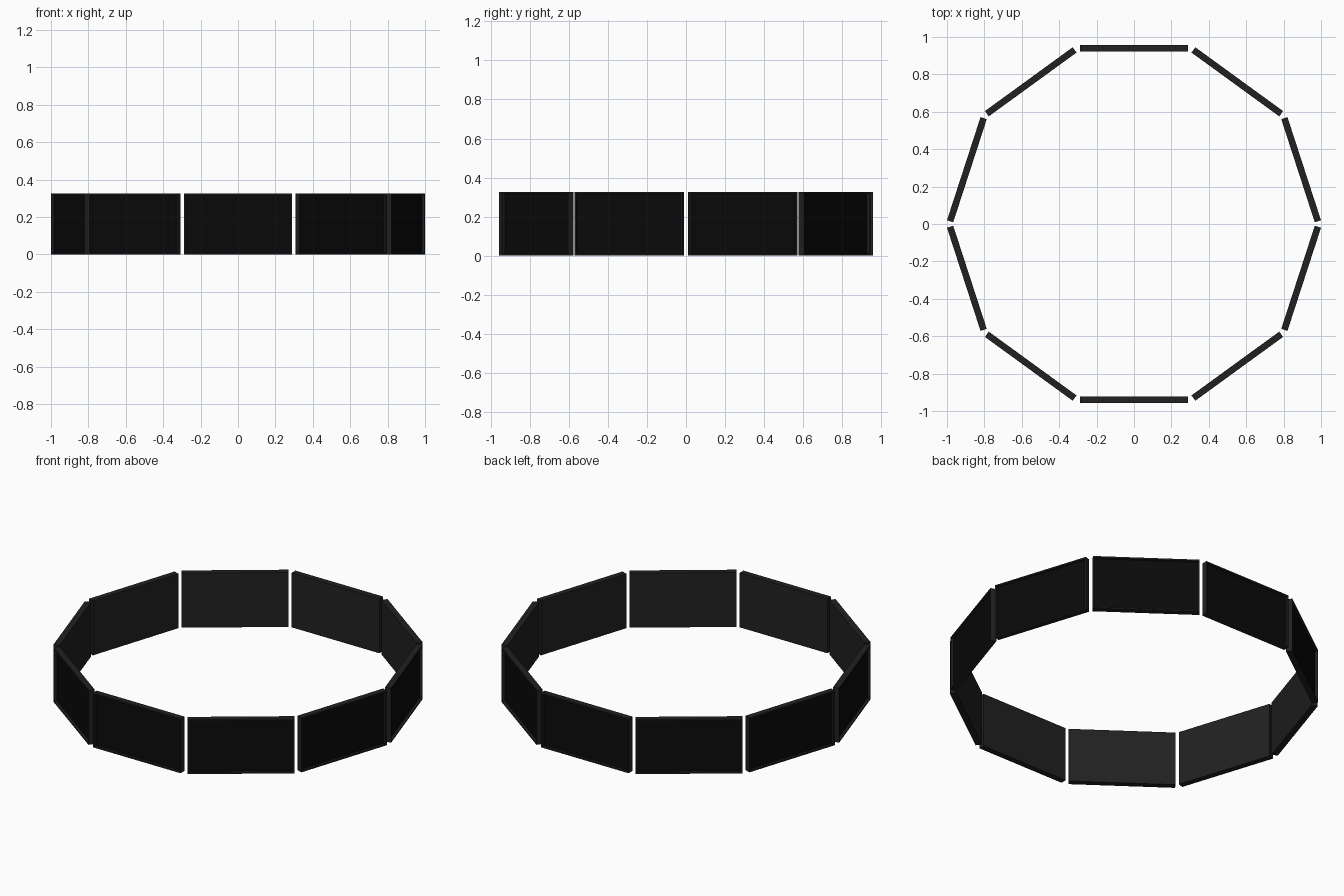
import bpy, bmesh, math
from mathutils import Matrix, Vector

if "Cube" in bpy.data.objects:
    bpy.data.objects.remove(bpy.data.objects["Cube"])

N = 10            # panels in the ring
W, H, T = 0.58, 0.326, 0.035
OUTER = 0.957     # distance from centre to outer panel face
BEZEL, DEPTH = 0.012, 0.015


def material(name, value):
    m = bpy.data.materials.new(name)
    m.diffuse_color = (value, value, value, 1)
    m.use_nodes = True
    m.node_tree.nodes["Principled BSDF"].inputs["Base Color"].default_value = m.diffuse_color
    return m


case_mat = material("dark_casing", 0.015)
screen_mat = material("black_screen", 0.003)


def add_panel(i):
    # slab casing, outer face towards -y
    bm = bmesh.new()
    bmesh.ops.create_cube(bm, size=1, matrix=Matrix.Translation((0, -OUTER + T / 2, H / 2))
                          @ Matrix.Diagonal((W, T, H, 1)))
    bm.normal_update()
    front = min(bm.faces, key=lambda f: f.calc_center_median().y)
    # thin bezel, then the screen recessed inside it
    bmesh.ops.inset_region(bm, faces=[front], thickness=BEZEL)
    recess = bmesh.ops.extrude_discrete_faces(bm, faces=[front])["faces"][0]
    bmesh.ops.translate(bm, verts=recess.verts, vec=Vector((0, DEPTH, 0)))
    recess.material_index = 1
    bmesh.ops.recalc_face_normals(bm, faces=bm.faces)
    me = bpy.data.meshes.new("display_panel")
    bm.to_mesh(me)
    bm.free()
    me.materials.append(case_mat)
    me.materials.append(screen_mat)
    ob = bpy.data.objects.new(f"display_panel_{i + 1}", me)
    ob.rotation_euler.z = i * 2 * math.pi / N
    bpy.context.collection.objects.link(ob)


# ring of separate flat panels
for i in range(N):
    add_panel(i)
